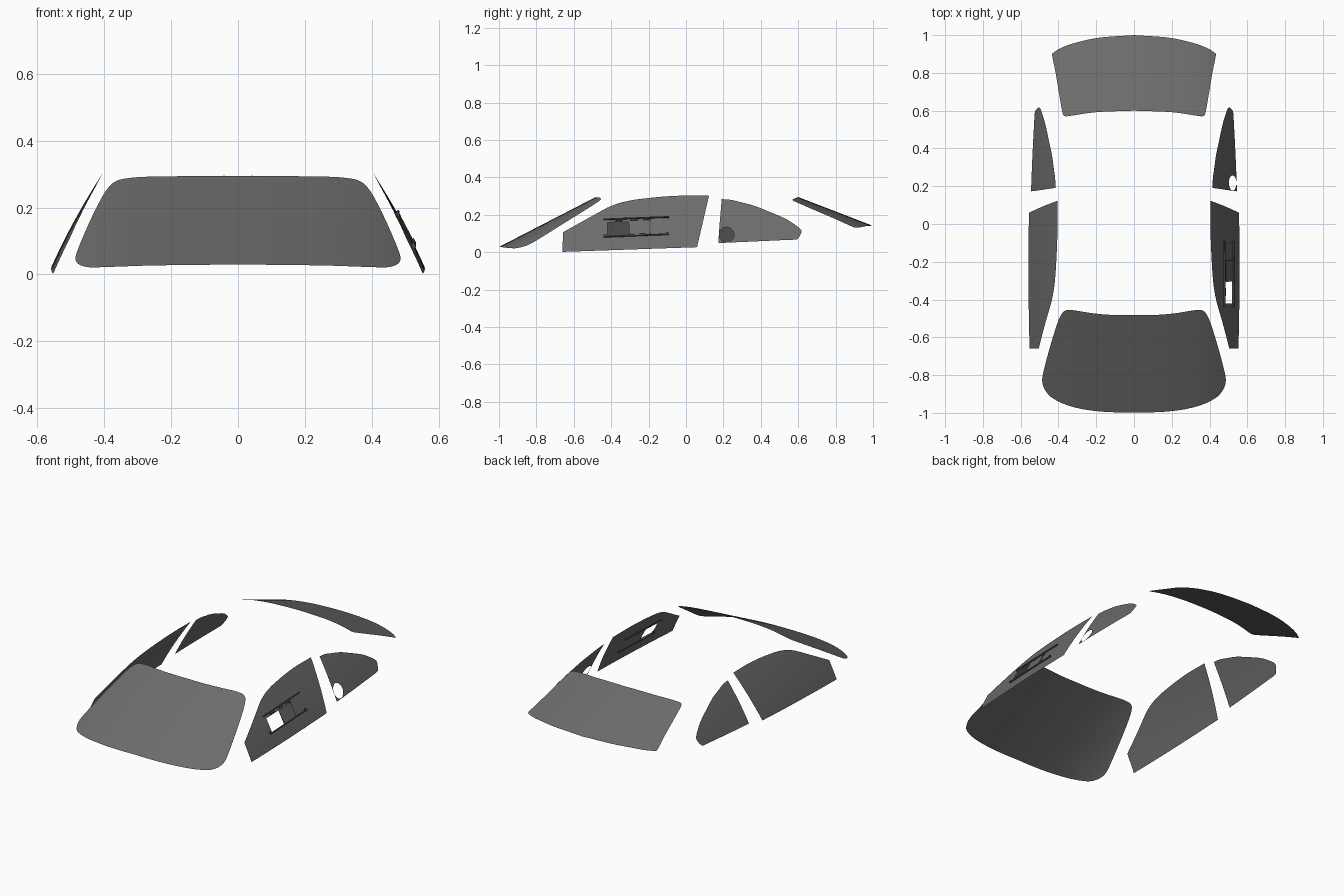
import bpy, bmesh, math
from mathutils import Vector, Matrix

if "Cube" in bpy.data.objects:
    bpy.data.objects.remove(bpy.data.objects["Cube"])


def material(name, v):
    m = bpy.data.materials.new(name)
    m.diffuse_color = (v, v, v, 1)
    m.use_nodes = True
    m.node_tree.nodes["Principled BSDF"].inputs["Base Color"].default_value = m.diffuse_color
    return m


glass = material("dark_glass", .15)
trim = material("dark_trim", .08)


def smooth(pts, n=5):
    """Catmull-Rom curve through the points, ends included."""
    p = [Vector(q) for q in pts]
    p = [p[0] * 2 - p[1]] + p + [p[-1] * 2 - p[-2]]
    out = []
    for i in range(1, len(p) - 2):
        a, b, c, d = p[i - 1:i + 3]
        for k in range(n):
            t = k / n
            out.append(0.5 * (2 * b + (c - a) * t + (2 * a - 5 * b + 4 * c - d) * t**2
                              + (3 * b - a - 3 * c + d) * t**3))
    return out + [p[-2]]


def add_object(name, bm, mat):
    me = bpy.data.meshes.new(name)
    bm.to_mesh(me)
    bm.free()
    me.materials.append(mat)
    bpy.context.collection.objects.link(bpy.data.objects.new(name, me))
    return me


def panel(name, loops, place):
    """Fill flat loops (outline, then holes), slice into a grid, bend with place(u, v)."""
    bm = bmesh.new()
    for loop in loops:
        vs = [bm.verts.new((u, v, 0)) for u, v in loop]
        for a, b in zip(vs, vs[1:] + vs[:1]):
            bm.edges.new((a, b))
    bmesh.ops.triangle_fill(bm, edges=bm.edges[:], use_beauty=True, normal=(0, 0, 1))
    for axis in (0, 1):
        cs = [v.co[axis] for v in bm.verts]
        lo, hi = min(cs), max(cs)
        steps = 14
        for i in range(1, steps):
            co, no = Vector(), Vector()
            co[axis], no[axis] = lo + (hi - lo) * i / steps, 1
            bmesh.ops.bisect_plane(bm, geom=bm.verts[:] + bm.edges[:] + bm.faces[:],
                                   plane_co=co, plane_no=no, dist=1e-5)
    for v in bm.verts:
        v.co = place(v.co.x, v.co.y)
    bmesh.ops.remove_doubles(bm, verts=bm.verts[:], dist=1e-5)
    bmesh.ops.recalc_face_normals(bm, faces=bm.faces[:])
    bm.normal_update()
    # normals face away from the cabin
    if sum(f.normal.dot(f.calc_center_median()) * f.calc_area() for f in bm.faces) < 0:
        bmesh.ops.reverse_faces(bm, faces=bm.faces[:])
    for f in bm.faces:
        f.smooth = True
    add_object(name, bm, glass)


def mirrored(half):
    arc = smooth(half)
    return arc + [Vector((-p.x, p.y)) for p in arc[-2:0:-1]]


# windshield, outline in x-z
panel("windshield", [mirrored([
    (0, .03), (.25, .027), (.40, .022), (.45, .022), (.478, .032), (.486, .05), (.475, .085),
    (.445, .155), (.412, .222), (.388, .26), (.365, .279), (.33, .288), (.25, .293), (0, .295)])],
    lambda x, z: (x, -.997 + (z - .03) * 1.94 + .2 * x**2 + 1.6 * x**4, z))

# rear window, outline in x-y
panel("rear_window", [mirrored([
    (0, .60), (.2, .592), (.34, .572), (.365, .571), (.378, .588), (.395, .68), (.415, .80),
    (.433, .892), (.425, .908), (.38, .935), (.30, .962), (.18, .987), (0, 1.0)])],
    lambda x, y: (x, y, .295 - (y - .6) * .385 - .12 * x**2 - .7 * x**4))


# side glass surface over y-z
def side_x(y, z):
    return .568 - .43 * z - .36 * z * z - .033 * y * y


front_arc = smooth([(.123, .302), (0, .303), (-.10, .299), (-.19, .291), (-.28, .28),
                    (-.353, .264), (-.41, .243), (-.46, .217), (-.55, .167), (-.658, .107)])
front_outline = [Vector((-.66, .002)), Vector((.059, .027))] + front_arc
rear_outline = smooth([(.173, .049), (.178, .13), (.191, .284)])[:-1] + smooth(
    [(.191, .284), (.24, .28), (.29, .268), (.36, .25), (.42, .227), (.53, .18), (.595, .138),
     (.616, .118), (.615, .1), (.602, .078), (.585, .068), (.50, .064), (.35, .057), (.173, .049)])[:-1]
slot = [(-.42, .085), (-.305, .089), (-.305, .163), (-.42, .159)]
port = [(.217 + .04 * math.cos(a * math.tau / 32), .094 + .04 * math.sin(a * math.tau / 32))
        for a in range(32)]

for side, s in (("left", -1), ("right", 1)):
    bend = lambda y, z, s=s: (s * side_x(y, z), y, z)
    panel(side + "_front_window", [front_outline] + ([slot] if s > 0 else []), bend)
    panel(side + "_rear_window", [rear_outline] + ([port] if s > 0 else []), bend)


# sliding hatch hardware on the right front window
def bar(name, a, b, width, depth, lift=0, mat=trim):
    """Box lying on the right side glass between two (y, z) points."""
    p, q = (Vector((side_x(*c), *c)) for c in (a, b))
    along = (q - p).normalized()
    ym, zm = (a[0] + b[0]) / 2, (a[1] + b[1]) / 2
    out = Vector((1, .066 * ym, .43 + .72 * zm)).normalized()
    across = out.cross(along).normalized()
    rot = Matrix((along, across, out)).transposed().to_4x4()
    bm = bmesh.new()
    bmesh.ops.create_cube(bm, size=1, matrix=Matrix.Translation((p + q) / 2 + out * lift) @ rot
                          @ Matrix.Diagonal(((q - p).length, width, depth, 1)))
    add_object(name, bm, mat)


bar("upper_rail", (-.44, .174), (-.09, .187), .006, .012, .002)
bar("lower_rail", (-.44, .081), (-.09, .095), .006, .012, .002)
bar("sliding_pane", (-.305, .128), (-.19, .133), .076, .003, .003, glass)
bar("pane_edge", (-.193, .097), (-.193, .17), .004, .005, .003)
for i, y in enumerate((-.36, -.28, -.21)):
    z = .167 + (y + .36) * .04
    bar(f"rail_clip_{i}", (y - .02, z), (y + .02, z + .002), .004, .008, .002)
for i, y in enumerate((-.435, -.1)):
    z = .086 + (y + .44) * .04
    bar(f"rail_stop_{i}", (y - .006, z), (y + .006, z), .012, .012, .002)
